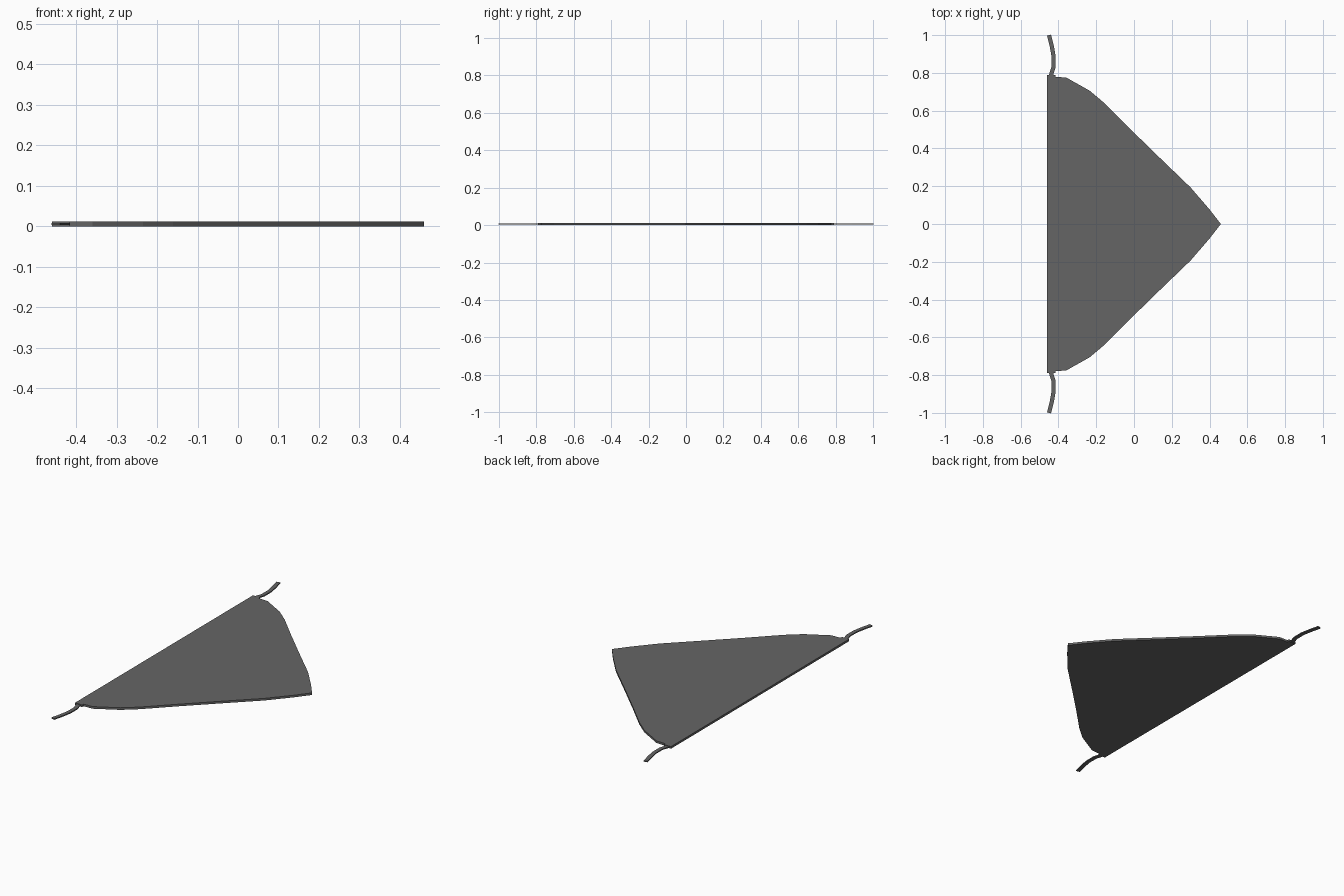
import bpy, bmesh
from mathutils import Vector

if "Cube" in bpy.data.objects:
    bpy.data.objects.remove(bpy.data.objects["Cube"])


def slab(name, outline, z0, z1):
    """Extrude a flat outline between two heights."""
    bm = bmesh.new()
    face = bm.faces.new([bm.verts.new((x, y, z0)) for x, y in outline])
    top = bmesh.ops.extrude_face_region(bm, geom=[face])["geom"]
    for v in top:
        if isinstance(v, bmesh.types.BMVert):
            v.co.z = z1
    bmesh.ops.recalc_face_normals(bm, faces=bm.faces)
    mesh = bpy.data.meshes.new(name)
    bm.to_mesh(mesh)
    bm.free()
    obj = bpy.data.objects.new(name, mesh)
    bpy.context.collection.objects.link(obj)
    mat = bpy.data.materials.get("dark_cloth") or bpy.data.materials.new("dark_cloth")
    mat.diffuse_color = (0.13, 0.13, 0.13, 1)
    mat.use_nodes = True
    mat.node_tree.nodes["Principled BSDF"].inputs["Base Color"].default_value = mat.diffuse_color
    mesh.materials.append(mat)
    return obj


def ribbon(path, half):
    """Outline of a constant-width strip following a path."""
    pts = [Vector(p) for p in path]
    left, right = [], []
    for i, p in enumerate(pts):
        d = (pts[min(i + 1, len(pts) - 1)] - pts[max(i - 1, 0)]).normalized()
        n = Vector((-d.y, d.x)) * half
        left.append(tuple(p + n))
        right.append(tuple(p - n))
    return left + right[::-1]


# Triangular cloth: half outline from hem corner to tip, mirrored in y
half = [(-0.46, 0.79), (-0.415, 0.79), (-0.415, 0.778), (-0.36, 0.776),
        (-0.235, 0.706), (-0.16, 0.643), (-0.02, 0.503), (0.135, 0.352),
        (0.30, 0.193), (0.40, 0.077)]
slab("cloth", half + [(0.46, 0.0)] + [(x, -y) for x, y in half[::-1]], 0.0, 0.012)

# Curved tie strings at both hem ends
tie = [(-0.443, 0.77), (-0.436, 0.80), (-0.426, 0.83), (-0.426, 0.89),
       (-0.436, 0.945), (-0.45, 1.0)]
for side, s in (("left", 1), ("right", -1)):
    slab("tie_" + side, ribbon([(x, y * s) for x, y in tie], 0.011), 0.003, 0.009)
